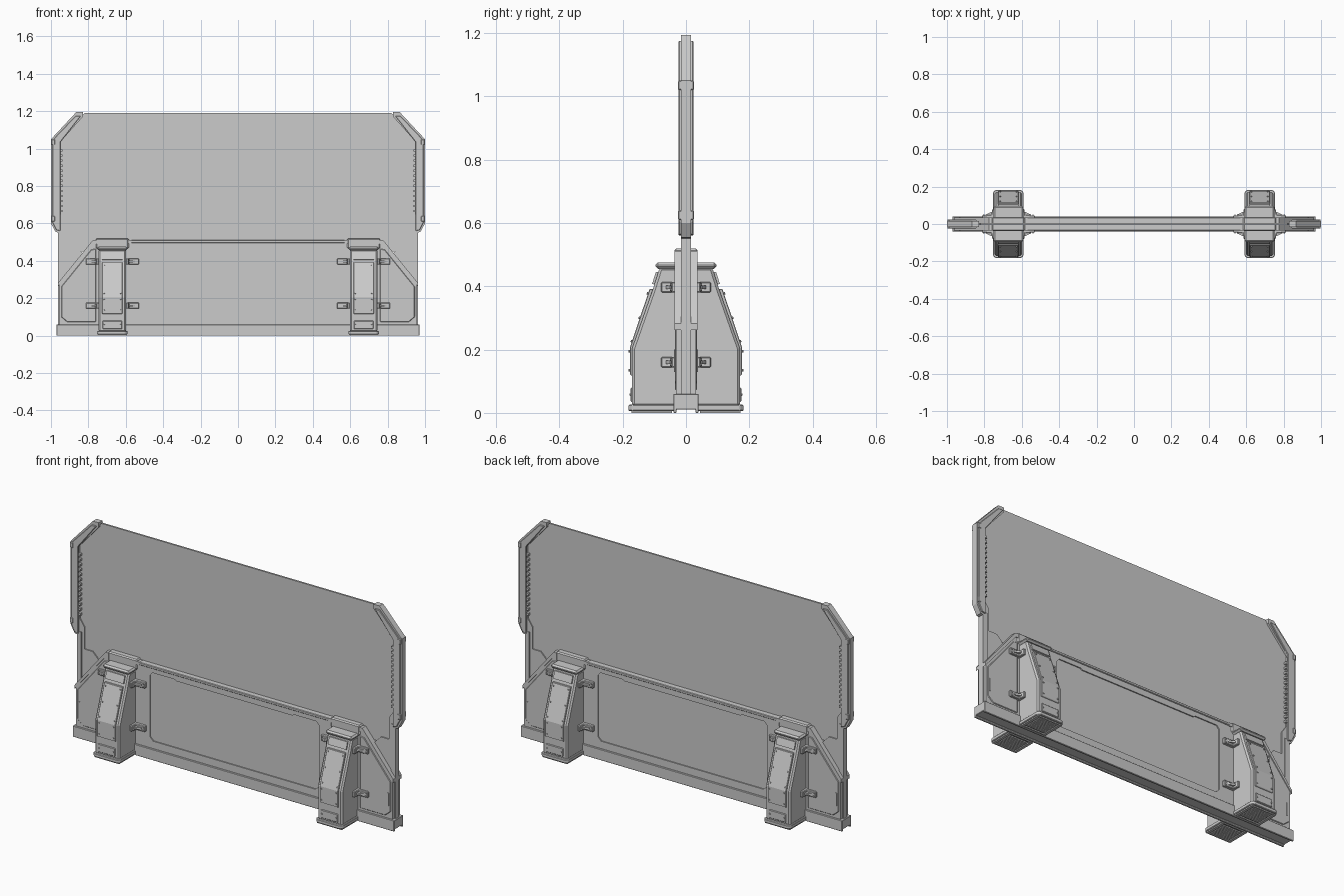
import bpy, bmesh, math
from mathutils import Matrix, Vector

if "Cube" in bpy.data.objects:
    bpy.data.objects.remove(bpy.data.objects["Cube"])

LEG = 0.672  # leg centre in x


def finish(name, bm, mirror="", bevel=0.0):
    bmesh.ops.recalc_face_normals(bm, faces=bm.faces)
    me = bpy.data.meshes.new(name)
    bm.to_mesh(me)
    bm.free()
    ob = bpy.data.objects.new(name, me)
    bpy.context.collection.objects.link(ob)
    if bevel:
        m = ob.modifiers.new("bevel", "BEVEL")
        m.width, m.segments, m.limit_method = bevel, 1, "ANGLE"
        m.angle_limit = math.radians(40)
    if mirror:
        m = ob.modifiers.new("mirror", "MIRROR")
        m.use_axis = ["X" in mirror, "Y" in mirror, False]
        m.use_mirror_merge = False
    return ob


def prism(name, pts, plane, a, b, mirror="", bevel=0.0):
    """Extrude a 2D outline from a to b across its plane."""
    put = {"xz": lambda u, v, w: (u, w, v), "yz": lambda u, v, w: (w, u, v),
           "xy": lambda u, v, w: (u, v, w)}[plane]
    bm = bmesh.new()
    face = bm.faces.new([bm.verts.new(put(u, v, a)) for u, v in pts])
    ext = bmesh.ops.extrude_face_region(bm, geom=[face])
    shift = Vector(put(0, 0, b - a))
    bmesh.ops.translate(bm, vec=shift, verts=[v for v in ext["geom"] if isinstance(v, bmesh.types.BMVert)])
    return finish(name, bm, mirror, bevel)


def boxes(name, items, mirror="", bevel=0.0):
    """Several boxes (x0, x1, y0, y1, z0, z1) in one object."""
    bm = bmesh.new()
    for x0, x1, y0, y1, z0, z1 in items:
        bmesh.ops.create_cube(bm, size=1, matrix=Matrix.Translation(((x0 + x1) / 2, (y0 + y1) / 2, (z0 + z1) / 2))
                              @ Matrix.Diagonal((x1 - x0, y1 - y0, z1 - z0, 1)))
    return finish(name, bm, mirror, bevel)


def sym(pts):
    """Complete a right-hand half outline by reflecting it."""
    return pts + [(-u, v) for u, v in reversed(pts)]


# clear upper panel
prism("shield_panel", sym([(0.95, 0.45), (0.95, 1.04), (0.82, 1.19)]), "xz", -0.005, 0.005)

# corner frames: core with proud cheeks on both faces
prism("frame_core", [(0.955, 0.55), (0.975, 0.555), (1.0, 0.6), (1.0, 1.05), (0.865, 1.195), (0.83, 1.195),
                     (0.83, 1.17), (0.955, 1.03)], "xz", -0.016, 0.016, "X")
prism("frame_cheek", [(0.95, 0.56), (0.972, 0.565), (0.992, 0.605), (0.992, 1.045), (0.868, 1.175), (0.84, 1.175),
                      (0.95, 1.035)], "xz", -0.023, -0.010, "XY", 0.002)
boxes("frame_ribs", [(0.938, 0.953, -0.019, -0.004, 0.66 + i * 0.027, 0.672 + i * 0.027) for i in range(13)], "XY")
boxes("frame_clips", [(0.978, 0.998, -0.025, -0.012, z, z + 0.03) for z in (0.61, 1.02)], "XY", 0.003)

# side posts and corner gussets holding the panel
boxes("side_post", [(0.935, 0.962, -0.016, 0.016, 0.06, 0.57)], "X")
prism("panel_gusset", [(0.955, 0.3), (0.955, 0.72), (0.947, 0.64), (0.92, 0.6), (0.92, 0.48), (0.87, 0.48),
                       (0.83, 0.44), (0.83, 0.3)], "xz", -0.011, 0.011, "X")

# lower body with a recessed centre panel on both faces
body = prism("lower_body", sym([(0.955, 0.05), (0.955, 0.27), (0.77, 0.5), (0.58, 0.505)]), "xz", -0.031, 0.031)
recess = sym([(0.49, 0.10), (0.51, 0.12), (0.51, 0.455), (0.495, 0.472), (0.36, 0.472), (0.35, 0.465)])
bpy.context.view_layer.objects.active = body
for a, b in ((-0.05, -0.025), (0.025, 0.05)):
    cutter = prism("recess_cutter", recess, "xz", a, b)
    cutter.hide_render = True
    mod = body.modifiers.new("recess", "BOOLEAN")
    mod.object, mod.operation, mod.solver = cutter, "DIFFERENCE", "EXACT"
    bpy.ops.object.modifier_apply(modifier=mod.name)
    bpy.data.objects.remove(cutter)

# rim along the top edge of the body
prism("body_rim", sym([(0.962, 0.262), (0.962, 0.282), (0.775, 0.512), (0.57, 0.512)])[:4] +
      [(0.57, 0.494), (0.772, 0.49)], "xz", -0.036, 0.036, "X")
boxes("top_rail", [(-0.58, 0.58, -0.036, 0.036, 0.496, 0.511)], "", 0.003)
# raised triangular side plates with a slot
prism("side_plate", [(0.945, 0.1), (0.912, 0.072), (0.76, 0.072), (0.76, 0.465), (0.785, 0.46), (0.945, 0.262)],
      "xz", -0.035, -0.028, "XY", 0.003)
boxes("side_plate_slot", [(0.928, 0.936, -0.038, -0.03, 0.13, 0.2)], "XY")

# base channel, hollow underneath
prism("base_bar", sym([(0.03, 0.01), (0.03, 0.0), (0.04, 0.0), (0.04, 0.06)]), "yz", -0.97, 0.97, "", 0.002)

# legs: tapered buttress through the body, with cap and crown
prism("leg", sym([(0.17, 0.02), (0.17, 0.205), (0.105, 0.39), (0.083, 0.46)]), "yz",
      LEG - 0.074, LEG + 0.074, "X", 0.008)
boxes("leg_cap", [(LEG - 0.08, LEG + 0.08, -0.096, 0.096, 0.455, 0.476)], "X", 0.008)
boxes("leg_crown", [(LEG - 0.088, LEG + 0.088, -0.037, 0.037, 0.465, 0.52)], "X", 0.006)

# armour strip on the outer face of each leg, bent with the slope
prism("leg_strip", [(-0.165, 0.115), (-0.177, 0.12), (-0.177, 0.208), (-0.115, 0.392), (-0.103, 0.392),
                    (-0.165, 0.205)], "yz", LEG - 0.055, LEG + 0.055, "XY", 0.002)
boxes("leg_toe_plate", [(LEG - 0.052, LEG + 0.052, -0.175, -0.16, 0.035, 0.08)], "XY", 0.003)
prism("leg_top_plate", [(-0.098, 0.405), (-0.107, 0.408), (-0.095, 0.446), (-0.083, 0.446)], "yz",
      LEG - 0.055, LEG + 0.055, "XY")

# bolts down both edges of the strip
bm = bmesh.new()
slope = math.atan2(0.062, 0.184)
bolts = [(-0.177, z, 0.0) for z in (0.135, 0.195)]
bolts += [(-0.177 + 0.062 * t, 0.208 + 0.184 * t, slope) for t in (0.1, 0.5, 0.92)]
for y, z, tilt in bolts + [(-0.175, 0.058, 0.0)]:
    for x in (LEG - 0.044, LEG + 0.044):
        bmesh.ops.create_cone(bm, cap_ends=True, segments=8, radius1=0.0045, radius2=0.0035, depth=0.008,
                              matrix=Matrix.Translation((x, y, z)) @ Matrix.Rotation(math.pi / 2 - tilt, 4, "X"))
finish("leg_bolts", bm, "XY")

# feet with treaded soles
prism("foot", [(LEG - 0.081, -0.036), (LEG - 0.081, -0.17), (LEG - 0.068, -0.182), (LEG + 0.068, -0.182),
               (LEG + 0.081, -0.17), (LEG + 0.081, -0.036)], "xy", 0.006, 0.026, "XY", 0.003)
treads = [(LEG - 0.055, LEG + 0.055, y, y + 0.004, 0.0, 0.008) for y in [-0.158 + 0.009 * i for i in range(11)]]
border = [(LEG - 0.075, LEG - 0.06, -0.172, -0.045, 0, 0.008), (LEG + 0.06, LEG + 0.075, -0.172, -0.045, 0, 0.008),
          (LEG - 0.06, LEG + 0.06, -0.172, -0.163, 0, 0.008), (LEG - 0.06, LEG + 0.06, -0.053, -0.045, 0, 0.008)]
boxes("foot_sole", treads + border, "XY")

# angle brackets tying the legs to the body, with a gusset and rivet each
rivets = bmesh.new()
for z in (0.16, 0.397):
    for s in (-1, 1):
        wall, end = LEG + s * 0.072, LEG + s * 0.142
        prism("bracket", [(wall, -0.028), (end, -0.028), (end, -0.046), (wall + s * 0.018, -0.048),
                          (wall + s * 0.014, -0.079), (wall, -0.079)], "xy", z - 0.016, z + 0.016, "XY", 0.003)
        prism("bracket_rib", [(wall, -0.04), (end - s * 0.02, -0.04), (end - s * 0.02, -0.05),
                              (wall + s * 0.02, -0.064), (wall, -0.064)], "xy", z - 0.005, z + 0.005, "XY")
        for dz in (-0.01, 0.01):
            bmesh.ops.create_cone(rivets, cap_ends=True, segments=8, radius1=0.004, radius2=0.004, depth=0.01,
                                  matrix=Matrix.Translation((end - s * 0.01, -0.046, z + dz * 0.8))
                                  @ Matrix.Rotation(math.pi / 2, 4, "X"))
finish("bracket_rivets", rivets, "XY")
